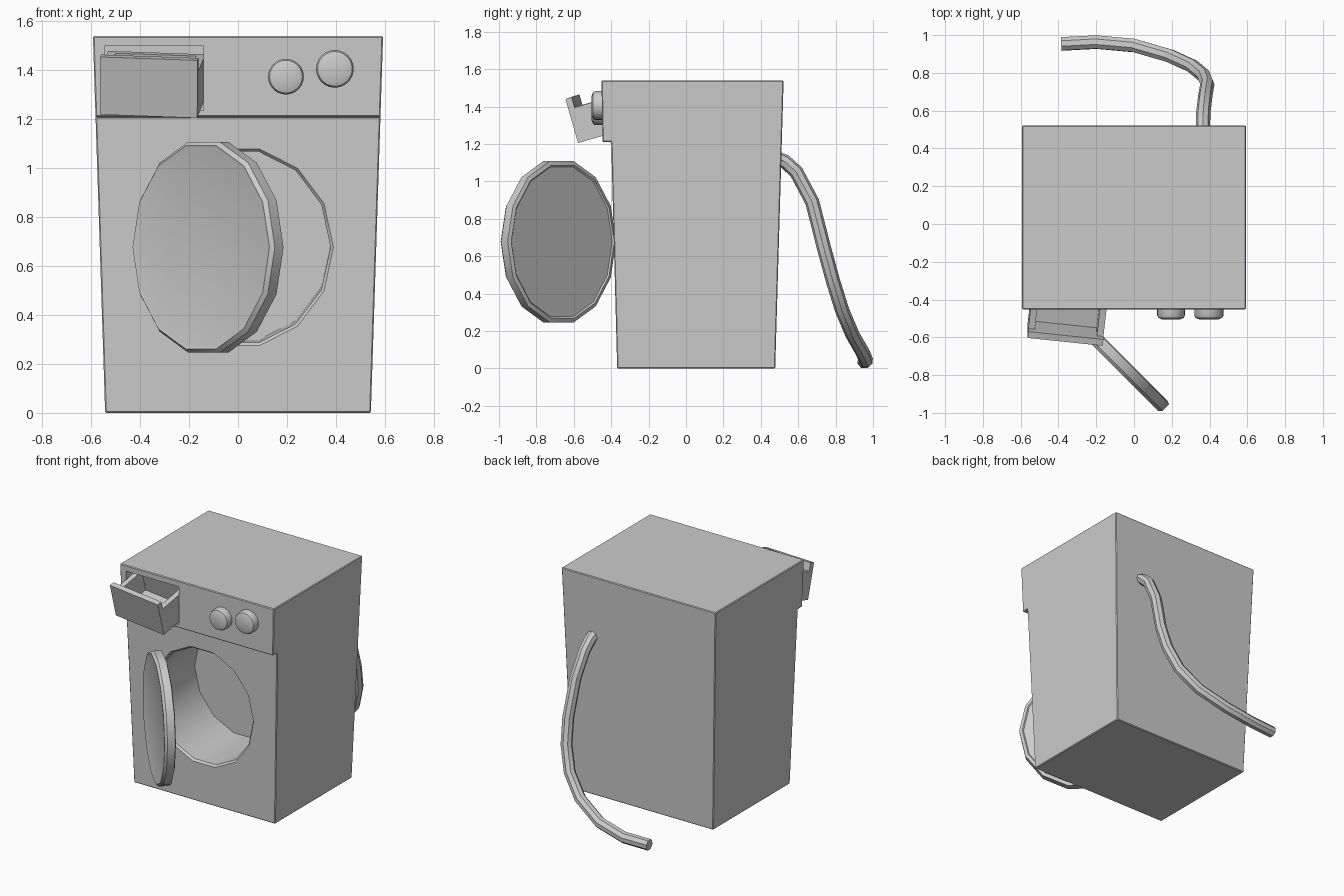
import bpy, bmesh
from math import sin, cos, pi, radians
from mathutils import Vector, Matrix

if "Cube" in bpy.data.objects:
    bpy.data.objects.remove(bpy.data.objects["Cube"])


def finish(name, bm):
    bmesh.ops.recalc_face_normals(bm, faces=bm.faces)
    me = bpy.data.meshes.new(name)
    bm.to_mesh(me)
    bm.free()
    ob = bpy.data.objects.new(name, me)
    bpy.context.collection.objects.link(ob)
    return ob


def lathe(name, profile, sides, sx, sz, loc, rot=(0, 0, 0)):
    """Capped turned shape; profile is (radius, distance towards -y)."""
    bm = bmesh.new()
    rings = [[bm.verts.new((r * sx * cos(2 * pi * i / sides), -d,
                            r * sz * sin(2 * pi * i / sides)))
              for i in range(sides)] for r, d in profile]
    for a, b in zip(rings, rings[1:]):
        for i in range(sides):
            j = (i + 1) % sides
            bm.faces.new((a[i], a[j], b[j], b[i]))
    bm.faces.new(rings[0])
    bm.faces.new(rings[-1])
    ob = finish(name, bm)
    ob.location = loc
    ob.rotation_euler = [radians(a) for a in rot]
    return ob


def boxes(name, spans, loc=(0, 0, 0), rot=(0, 0, 0)):
    """One object made of boxes given as (x0, x1, y0, y1, z0, z1)."""
    bm = bmesh.new()
    for x0, x1, y0, y1, z0, z1 in spans:
        m = Matrix.Translation(((x0 + x1) / 2, (y0 + y1) / 2, (z0 + z1) / 2))
        bmesh.ops.create_cube(bm, size=1, matrix=m @ Matrix.Diagonal((x1 - x0, y1 - y0, z1 - z0, 1)))
    ob = finish(name, bm)
    ob.location = loc
    ob.rotation_euler = [radians(a) for a in rot]
    return ob


def to_mesh(ob):
    bpy.ops.object.select_all(action='DESELECT')
    ob.select_set(True)
    bpy.context.view_layer.objects.active = ob
    bpy.ops.object.convert(target='MESH')


# Cabinet: side profile (y, z) with overhanging control panel, widening upwards
side = [(-.368, 0), (.477, 0), (.522, 1.54), (-.452, 1.54), (-.446, 1.21), (-.4, 1.21)]
bm = bmesh.new()
left, right = [[bm.verts.new((s * (.543 + .05 * z / 1.54), y, z)) for y, z in side] for s in (-1, 1)]
bm.faces.new(left)
bm.faces.new(right)
for i in range(len(side)):
    j = (i + 1) % len(side)
    bm.faces.new((left[i], left[j], right[j], right[i]))
cabinet = finish("cabinet", bm)
bev = cabinet.modifiers.new("bevel", 'BEVEL')
bev.width = .005
bev.segments = 1

# Drum cavity and drawer slot are cut out of the cabinet
cutters = [
    lathe("drum_cutter", [(.97, -.45), (.97, -.014), (1, 0), (1, .06)], 14, .39, .413,
          (0, -.386, .677), (1.5, 0, 0)),
    boxes("slot_cutter", [(-.545, -.14, -.6, -.2, 1.235, 1.5)]),
]
for c in cutters:
    c.hide_render = True
    mod = cabinet.modifiers.new(c.name, 'BOOLEAN')
    mod.object = c
    mod.solver = 'EXACT'
to_mesh(cabinet)
for c in cutters:
    bpy.data.objects.remove(c, do_unlink=True)

# Round door, swung open on its left side
lathe("door", [(.93, -.030), (.95, -.037), (1, -.030), (1, .020), (.965, .037), (.935, .033)],
      14, .41, .4417, (-.125, -.685, .677), (0, 0, -45))

# Drooping open drawer: front plate, side walls, floor and back
w, h, lip = .2, .1225, .065
boxes("drawer", [
    (-w, w, 0, .035, -h, h),
    (-w, -w + .035, .035, .29, -h, lip),
    (w - .035, w, .035, .29, -h, lip),
    (-w + .035, w - .035, .035, .29, -h, -h + .035),
    (-w + .035, w - .035, .26, .29, -h + .035, lip),
], (-.365, -.59, 1.33), (16, 2, -6))

# Control knobs
for name, x, z, r in (("left_knob", .196, 1.374, .073), ("right_knob", .396, 1.406, .077)):
    lathe(name, [(1, -.02), (1, .036), (.92, .048), (.65, .056)], 24, r, r, (x, -.449, z))

# Drain hose trailing from the back to the floor
path = [(.365, .47, 1.13), (.365, .53, 1.105), (.367, .59, 1.05), (.377, .675, .89), (.388, .74, .635),
        (.37, .785, .47), (.31, .835, .31), (.19, .89, .18), (0, .945, .085), (-.2, .963, .042), (-.385, .953, .037)]
cu = bpy.data.curves.new("drain_hose", 'CURVE')
cu.dimensions = '3D'
cu.bevel_depth = .038
cu.bevel_resolution = 2
cu.use_fill_caps = True
sp = cu.splines.new('POLY')
sp.points.add(len(path) - 1)
for p, co in zip(sp.points, path):
    p.co = (*co, 1)
hose = bpy.data.objects.new("drain_hose", cu)
bpy.context.collection.objects.link(hose)
to_mesh(hose)

# Smooth the round parts, keep corners crisp
bpy.ops.object.select_all(action='SELECT')
bpy.ops.object.shade_smooth_by_angle(angle=radians(30))
